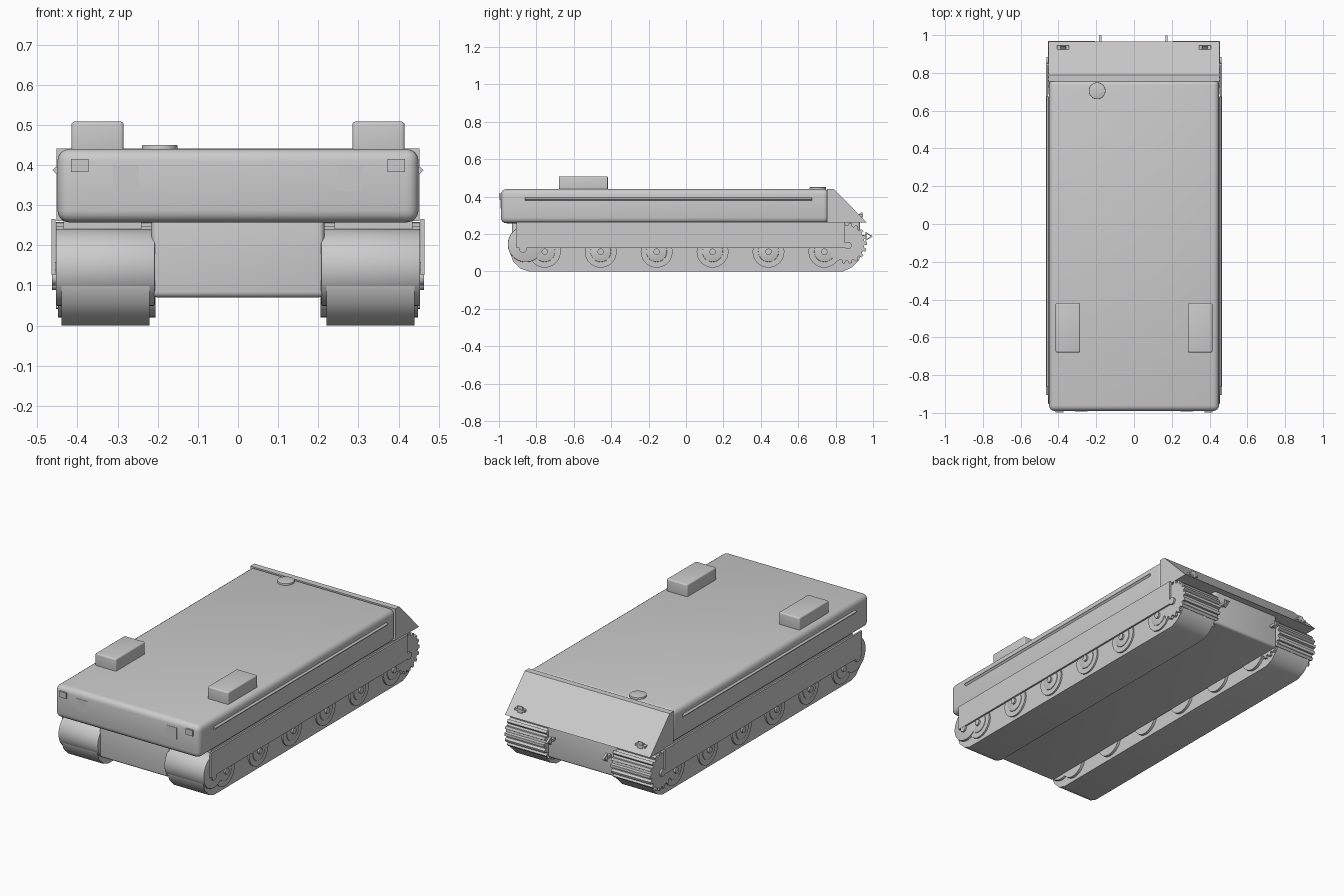
import bpy, bmesh, math
from mathutils import Matrix

if "Cube" in bpy.data.objects:
    bpy.data.objects.remove(bpy.data.objects["Cube"])

grey = bpy.data.materials.new("plain grey")
grey.diffuse_color = (0.6, 0.6, 0.6, 1)
grey.use_nodes = True
grey.node_tree.nodes["Principled BSDF"].inputs["Base Color"].default_value = grey.diffuse_color


def finish(bm, name, bevel=0, seg=4):
    bmesh.ops.recalc_face_normals(bm, faces=bm.faces)
    me = bpy.data.meshes.new(name)
    bm.to_mesh(me)
    bm.free()
    ob = bpy.data.objects.new(name, me)
    bpy.context.collection.objects.link(ob)
    me.materials.append(grey)
    bpy.context.view_layer.objects.active = ob
    bpy.ops.object.select_all(action='DESELECT')
    ob.select_set(True)
    if bevel:
        m = ob.modifiers.new("bevel", 'BEVEL')
        m.width, m.segments = bevel, seg
        m.limit_method = 'ANGLE'
        bpy.ops.object.modifier_apply(modifier=m.name)
    bpy.ops.object.shade_smooth_by_angle(angle=math.radians(30))
    return ob


def box(name, x, y, z, bevel=0):
    bm = bmesh.new()
    size = [abs(r[1] - r[0]) for r in (x, y, z)]
    mid = [(r[0] + r[1]) / 2 for r in (x, y, z)]
    bmesh.ops.create_cube(bm, size=1, matrix=Matrix.Translation(mid) @ Matrix.Diagonal((*size, 1)))
    return finish(bm, name, bevel)


def prism(name, pts, x0, x1, bevel=0):
    """Extrude a (y, z) profile along x."""
    bm = bmesh.new()
    f = bm.faces.new([bm.verts.new((x0, y, z)) for y, z in pts])
    r = bmesh.ops.extrude_face_region(bm, geom=[f])
    bmesh.ops.translate(bm, vec=(x1 - x0, 0, 0),
                        verts=[v for v in r["geom"] if isinstance(v, bmesh.types.BMVert)])
    return finish(bm, name, bevel, 2)


def circle(cy, cz, r, n=32):
    return [(cy + r * math.cos(2 * math.pi * i / n), cz + r * math.sin(2 * math.pi * i / n)) for i in range(n)]


def gear(cy, cz, r0, r1, teeth):
    pts = []
    for i in range(teeth):
        for f, r in ((-0.32, r0), (-0.2, r1), (0.2, r1), (0.32, r0)):
            a = 2 * math.pi * (i + f) / teeth
            pts.append((cy + r * math.cos(a), cz + r * math.sin(a)))
    return pts


# Hulls and sloped rear
box("upper_hull", (-0.45, 0.45), (-0.99, 0.765), (0.257, 0.44), 0.03)
box("lower_hull", (-0.215, 0.215), (-0.93, 0.93), (0.07, 0.27), 0.014)
prism("rear_slope", [(0.755, 0.26), (0.755, 0.441), (0.79, 0.441), (0.967, 0.26)], -0.452, 0.452)

# Roof hatch
bm = bmesh.new()
bmesh.ops.create_cone(bm, cap_ends=True, segments=40, radius1=0.044, radius2=0.044, depth=0.02,
                      matrix=Matrix.Translation((-0.195, 0.705, 0.44)))
finish(bm, "roof_hatch", 0.002, 2)

track = [(-0.84, 0), (0.84, 0), (0.885, 0.02), (0.925, 0.06), (0.945, 0.11), (0.94, 0.17),
         (0.91, 0.22), (0.86, 0.24), (-0.86, 0.235), (-0.91, 0.22), (-0.94, 0.17),
         (-0.945, 0.11), (-0.925, 0.055), (-0.885, 0.015)]

for s, side in ((-1, "left"), (1, "right")):
    # Running gear
    prism(side + "_track", track, s * 0.22, s * 0.44)
    box(side + "_track_guard", (s * 0.24, s * 0.435), (-0.86, 0.88), (0.22, 0.265))
    prism(side + "_front_drum", circle(-0.857, 0.145, 0.096, 48), s * 0.207, s * 0.454, 0.004)
    prism(side + "_rear_sprocket", gear(0.86, 0.15, 0.094, 0.109, 18), s * 0.207, s * 0.454)
    for i in range(6):
        y = -0.755 + i * 0.299
        prism(side + "_road_wheel", circle(y, 0.105, 0.085), s * 0.205, s * 0.449)
        prism(side + "_wheel_disc", circle(y, 0.105, 0.055), s * 0.44, s * 0.453, 0.003)
        prism(side + "_wheel_hub", circle(y, 0.105, 0.017, 20), s * 0.44, s * 0.463)
    for y, z in ((-0.872, 0.12), (0.865, 0.138)):
        prism(side + "_end_hub", circle(y, z, 0.02, 20), s * 0.44, s * 0.464)

    # Side skirt and side rail
    box(side + "_side_skirt", (s * 0.455, s * 0.465), (-0.905, 0.85), (0.126, 0.265))
    bm = bmesh.new()
    bmesh.ops.create_cone(bm, cap_ends=True, segments=4, radius1=0.009, radius2=0.009, depth=1.535,
                          matrix=Matrix.Translation((s * 0.453, -0.093, 0.387)) @ Matrix.Rotation(math.pi / 2, 4, 'X'))
    finish(bm, side + "_side_rail")

    # Roof boxes
    box(side + "_roof_box", (s * 0.285, s * 0.415), (-0.68, -0.418), (0.43, 0.508), 0.008)

    # Front lamps and panels
    box(side + "_front_lamp", (s * 0.373, s * 0.416), (-0.999, -0.98), (0.383, 0.415))
    box(side + "_front_panel", (s * 0.247, s * 0.312), (-0.992, -0.985), (0.335, 0.4))

    # Tail lamp on the slope
    box(side + "_tail_lamp_plate", (s * 0.345, s * 0.407), (0.915, 0.945), (0.292, 0.303))
    prism(side + "_tail_lamp", [(0.915, 0.295), (0.945, 0.28), (0.942, 0.32)], s * 0.36, s * 0.39)

    # Triangular tow hook: shackle ring plus stem
    x = 0.172 if s > 0 else -0.178
    tri = [(0.998, 0.187), (0.96, 0.212), (0.96, 0.162)]
    for i in range(3):
        (ay, az), (by, bz) = tri[i], tri[(i + 1) % 3]
        cy, cz = 0.9727, 0.187
        k = 0.6
        inner = [(cy + (p - cy) * k, cz + (q - cz) * k) for p, q in (tri[(i + 1) % 3], tri[i])]
        prism(side + "_tow_hook", [(ay, az), (by, bz)] + inner, x - 0.006, x + 0.006)
    box(side + "_tow_stem", (x - 0.008, x + 0.008), (0.92, 0.966), (0.18, 0.194))
